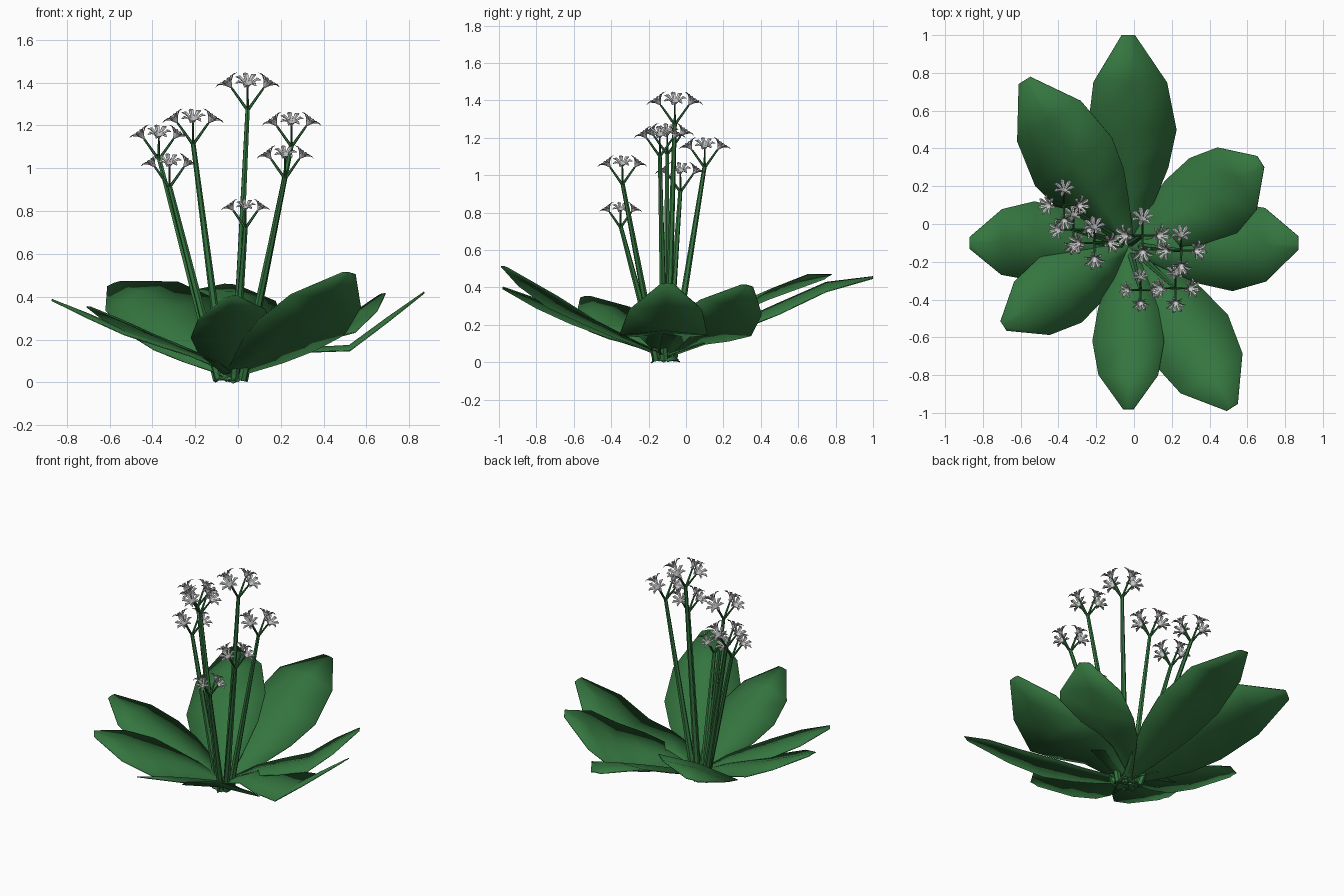
import bpy, bmesh, math
from mathutils import Vector

if "Cube" in bpy.data.objects:
    bpy.data.objects.remove(bpy.data.objects["Cube"])

green = bpy.data.materials.new("leaf_green")
green.diffuse_color = (0.035, 0.18, 0.05, 1)
green.use_nodes = True
green.node_tree.nodes["Principled BSDF"].inputs["Base Color"].default_value = green.diffuse_color
CENTRE = Vector((-0.03, -0.11, 0.01))
UP = Vector((0, 0, 1))


def finish(bm, name, mat=None, angle=40):
    me = bpy.data.meshes.new(name)
    bm.to_mesh(me)
    bm.free()
    ob = bpy.data.objects.new(name, me)
    bpy.context.collection.objects.link(ob)
    if mat:
        me.materials.append(mat)
    bpy.ops.object.select_all(action='DESELECT')
    ob.select_set(True)
    bpy.context.view_layer.objects.active = ob
    bpy.ops.object.shade_smooth_by_angle(angle=math.radians(angle))
    return ob


def strip(bm, rows):
    """Skin rows of three points (left, rib, right)."""
    vr = [[bm.verts.new(p) for p in r] for r in rows]
    for a, b in zip(vr, vr[1:]):
        for i in (0, 1):
            bm.faces.new((a[i], a[i + 1], b[i + 1], b[i]))


# leaf stations along the length and their relative width
STATIONS = [(0, .15), (.1, .22), (.27, .57), (.42, .84), (.6, 1), (.8, .83), (1, .15)]


def leaf(name, mid, tip, knee_z, half_width, tilt, bulge=0):
    mid, tip = Vector(mid), Vector(tip)
    out = Vector((tip.x - CENTRE.x, tip.y - CENTRE.y, 0)).normalized()
    base = CENTRE - out * 0.07  # stalks cross at the middle
    knee = base.lerp(mid, 0.46)
    knee.z = knee_z
    shoulder = mid.lerp(tip, 0.5) + UP * bulge
    path = [(0, base), (.27, knee), (.6, mid), (.8, shoulder), (1, tip)]
    side = UP.cross(out)
    rows = []
    for t, w in STATIONS:
        for (t0, p0), (t1, p1) in zip(path, path[1:]):
            if t0 <= t <= t1:
                p = p0.lerp(p1, (t - t0) / (t1 - t0))
        s = side * half_width * w + UP * tilt * w
        droop = UP * 0.012 * w
        rows.append((p + s - droop, p + droop, p - s - droop))
    bm = bmesh.new()
    strip(bm, rows)
    ob = finish(bm, name, green)
    sol = ob.modifiers.new("thickness", 'SOLIDIFY')
    sol.thickness = 0.006
    sol.offset = 0


# rosette: middle of blade, tip, height near the base, half width, raise of left edge
leaf("leaf_back", (-.01, .50, .30), (-.03, 1.0, .455), .14, .235, .03, .035)
leaf("leaf_back_left", (-.32, .33, .325), (-.58, .76, .46), .15, .24, -.08, .02)
leaf("leaf_back_right", (.42, .15, .20), (.67, .33, .41), .13, .235, -.045)
leaf("leaf_right", (.52, -.12, .16), (.87, -.1, .42), .145, .235, 0)
leaf("leaf_front_right", (.30, -.61, .27), (.52, -.97, .51), .12, .235, -.035)
leaf("leaf_front", (-.03, -.62, .25), (-.03, -.98, .40), .12, .19, .03)
leaf("leaf_front_left", (-.39, -.35, .21), (-.69, -.54, .35), .12, .205, -.03)
leaf("leaf_left", (-.53, -.09, .235), (-.87, -.1, .385), .13, .21, 0)


def rod(bm, a, b, r0, r1):
    d = b - a
    mat = d.to_track_quat('Z', 'Y').to_matrix().to_4x4()
    mat.translation = (a + b) / 2
    bmesh.ops.create_cone(bm, cap_ends=True, segments=6, radius1=r0, radius2=r1,
                          depth=d.length, matrix=mat)


def blossom(bm, p, axis, s):
    # seven folded petals flaring up and curling over
    u = axis.orthogonal().normalized()
    v = axis.cross(u)
    for k in range(7):
        a = k * math.tau / 7
        out = u * math.cos(a) + v * math.sin(a)
        side = axis.cross(out)
        rows = []
        for r, h, w in ((.002, 0, .003), (.022, .03, .009), (.044, .046, .012), (.062, .044, .002)):
            c = p + (out * r + axis * h) * s
            e = axis * w * .4 * s
            rows.append((c + side * w * s + e, c, c - side * w * s + e))
        strip(bm, rows)


# stalk top (x, y, z) and head scale
HEADS = [(.045, -.06, 1.28, 1), (-.21, -.10, 1.12, .95), (-.37, .10, 1.05, .92),
         (-.32, -.03, .92, .9), (.25, -.14, 1.11, .92), (.22, -.34, .96, .88),
         (.035, -.35, .73, .76)]

for i, (x, y, z, s) in enumerate(HEADS, 1):
    top = Vector((x, y, z))
    root = CENTRE + Vector((x - CENTRE.x, y - CENTRE.y, 0)) * 0.2
    bm = bmesh.new()
    rod(bm, root, top, 0.021, 0.011)
    petals = bmesh.new()
    # four blossoms splayed outwards
    for k in range(4):
        a = math.pi / 2 * k
        d = Vector((math.cos(a), math.sin(a), 0))
        end = top + (d * 0.075 + UP * 0.095) * s
        rod(bm, top - UP * 0.01, end, 0.007, 0.005)
        blossom(petals, end, (UP + d * 0.7).normalized(), s)
    finish(bm, f"flower_stalk_{i}", green)
    finish(petals, f"flower_petals_{i}", angle=20)
